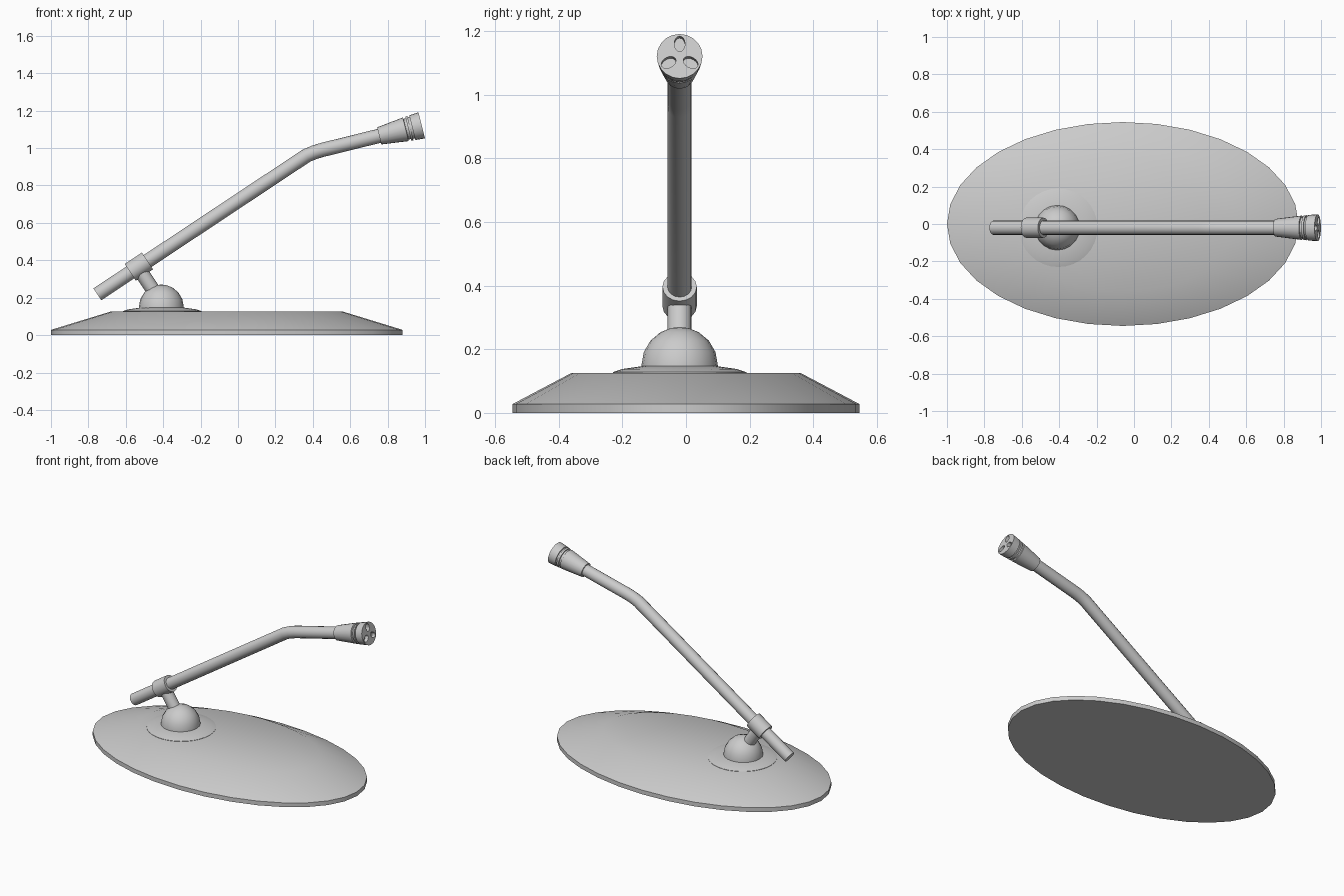
import bpy, bmesh
from math import sin, cos, pi, radians
from mathutils import Vector

if "Cube" in bpy.data.objects:
    bpy.data.objects.remove(bpy.data.objects["Cube"])

YC = -0.02            # y of the arm plane
ROD = radians(33.7)   # slope of the long arm section
TIP = radians(14)     # slope of the upper arm section and head


def loft(name, rings, seg=16, sy=1.0, yc=YC, angle=35):
    """Rings are (x, z, axis angle in the xz plane, radius)."""
    bm = bmesh.new()
    loops = []
    for x, z, a, r in rings:
        u = Vector((-sin(a), 0, cos(a)))
        loops.append([bm.verts.new(Vector((x, yc, z)) + u * r * cos(2 * pi * i / seg)
                      + Vector((0, r * sy * sin(2 * pi * i / seg), 0))) for i in range(seg)])
    for p, q in zip(loops, loops[1:]):
        for i in range(seg):
            j = (i + 1) % seg
            bm.faces.new((p[i], p[j], q[j], q[i]))
    bm.faces.new(loops[0])
    bm.faces.new(loops[-1])
    bmesh.ops.recalc_face_normals(bm, faces=bm.faces)
    me = bpy.data.meshes.new(name)
    bm.to_mesh(me)
    bm.free()
    ob = bpy.data.objects.new(name, me)
    bpy.context.collection.objects.link(ob)
    bpy.ops.object.select_all(action='DESELECT')
    ob.select_set(True)
    bpy.context.view_layer.objects.active = ob
    bpy.ops.object.shade_smooth_by_angle(angle=radians(angle))
    return ob


def lathe(name, x, z, a, profile, **kw):
    """Profile is (distance along axis, radius)."""
    return loft(name, [(x + t * cos(a), z + t * sin(a), a, r) for t, r in profile], **kw)


# oval base with sloped upper side
lathe("base", -0.06, 0, pi / 2, [(0, 0.94), (0.028, 0.94), (0.126, 0.62)],
      seg=32, sy=0.545 / 0.94, yc=0)

# flared collar and ball joint on the base
lathe("joint_collar", -0.405, 0, pi / 2, [(0.11, 0.21), (0.128, 0.21), (0.138, 0.18), (0.148, 0.11)], seg=32)
dome = [(0.13, 0.12)] + [(0.15 + 0.12 * sin(radians(k)), 0.12 * cos(radians(k)))
                         for k in (0, 20, 40, 60, 77, 89)]
lathe("joint_dome", -0.41, 0, pi / 2, dome, seg=20)

# short stem, perpendicular to the arm
lathe("stem", -0.43, 0.205, ROD + pi / 2, [(0, 0.038), (0.16, 0.038)])

# clamp sleeve
lathe("clamp_sleeve", -0.53, 0.366, ROD, [(-0.055, 0.054), (0.055, 0.054)])

# bent arm
MID = (ROD + TIP) / 2
loft("arm", [(-0.752, 0.218, ROD, 0.038), (0.365, 0.959, ROD, 0.038),
             (0.407, 0.977, MID, 0.038), (0.45, 0.990, TIP, 0.038),
             (0.77, 1.069, TIP, 0.038)])

# microphone head with ring grooves
HX, HZ = 0.755, 1.065
head = lathe("microphone_head", HX, HZ, TIP,
             [(0, 0.047), (0.146, 0.065), (0.148, 0.057), (0.160, 0.057), (0.160, 0.066),
              (0.172, 0.067), (0.172, 0.059), (0.182, 0.059), (0.182, 0.068), (0.234, 0.072)],
             seg=20)

# three oval sound holes sunk into the front face
for k in range(3):
    b = radians(90 + 120 * k)
    radial = Vector((-sin(TIP) * sin(b), cos(b), cos(TIP) * sin(b)))
    axis = Vector((cos(TIP), 0, sin(TIP)))
    side = axis.cross(radial)
    c = Vector((HX, YC, HZ)) + axis * 0.234 + radial * 0.040
    bm = bmesh.new()
    bmesh.ops.create_cone(bm, cap_ends=True, segments=16, radius1=1, radius2=1, depth=1)
    for v in bm.verts:
        v.co = c + radial * v.co.x * 0.025 + side * v.co.y * 0.017 + axis * v.co.z * 0.05
    bmesh.ops.recalc_face_normals(bm, faces=bm.faces)
    me = bpy.data.meshes.new("hole_cutter")
    bm.to_mesh(me)
    bm.free()
    cutter = bpy.data.objects.new("hole_cutter", me)
    bpy.context.collection.objects.link(cutter)
    cutter.hide_render = True
    cutter.display_type = 'WIRE'
    mod = head.modifiers.new("sound_hole", 'BOOLEAN')
    mod.operation = 'DIFFERENCE'
    mod.solver = 'EXACT'
    mod.object = cutter
